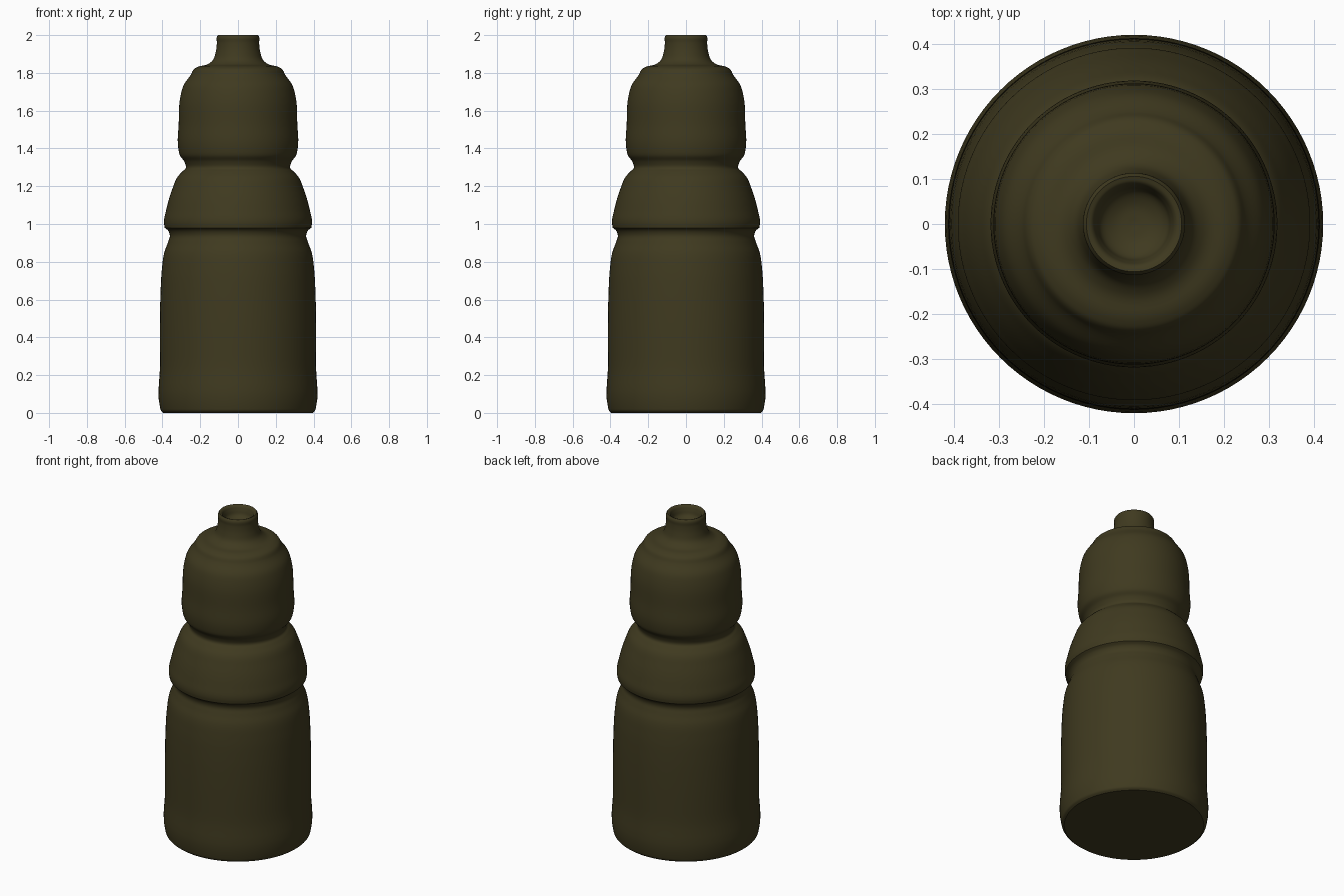
import bpy, bmesh, math
from mathutils import Vector

if "Cube" in bpy.data.objects:
    bpy.data.objects.remove(bpy.data.objects["Cube"])

SEGMENTS = 96

# Profile as smooth runs (radius, height); runs meet at crisp corners
base = [(0.0, 0.0), (0.395, 0.0)]
lower_body = [(0.395, 0.0), (0.408, 0.012), (0.413, 0.03), (0.413, 0.25), (0.413, 0.5),
              (0.41, 0.64), (0.403, 0.76), (0.39, 0.85), (0.37, 0.905),
              (0.361, 0.94), (0.37, 0.965), (0.388, 0.98)]
waist = [(0.388, 0.98), (0.392, 1.005), (0.38, 1.075), (0.346, 1.19), (0.32, 1.25), (0.292, 1.28)]
upper_body = [(0.292, 1.28), (0.277, 1.295), (0.284, 1.33), (0.307, 1.362), (0.316, 1.4),
              (0.314, 1.53), (0.304, 1.68), (0.288, 1.735), (0.25, 1.79), (0.233, 1.82),
              (0.213, 1.832), (0.16, 1.846), (0.133, 1.868), (0.118, 1.91),
              (0.112, 1.96), (0.112, 1.99), (0.106, 2.0)]
mouth = [(0.106, 2.0), (0.094, 1.995), (0.084, 1.975), (0.074, 1.945), (0.045, 1.925), (0.0, 1.918)]


def smooth_run(pts, steps=5):
    """Centripetal-style rounded path through the points of one run."""
    p = [Vector(q) for q in pts]
    if len(p) < 3:
        return p
    tang = []
    for i in range(len(p)):
        if i in (0, len(p) - 1):
            a, b = (p[0], p[1]) if i == 0 else (p[-2], p[-1])
            tang.append((b - a).normalized())
        else:
            d0, d1 = p[i] - p[i - 1], p[i + 1] - p[i]
            tang.append((d0 / d0.length_squared + d1 / d1.length_squared).normalized())
    out = []
    for i in range(len(p) - 1):
        length = (p[i + 1] - p[i]).length
        for k in range(steps):
            t = k / steps
            out.append(p[i] * (2 * t**3 - 3 * t**2 + 1) + tang[i] * length * (t**3 - 2 * t**2 + t)
                       + p[i + 1] * (3 * t**2 - 2 * t**3) + tang[i + 1] * length * (t**3 - t**2))
    out.append(p[-1])
    return out


def lathe(name, runs):
    path = []
    for run in runs:
        path += smooth_run(run)[1 if path else 0:]
    bm = bmesh.new()
    verts = [bm.verts.new((max(q.x, 0), 0, q.y)) for q in path]
    edges = [bm.edges.new(pair) for pair in zip(verts, verts[1:])]
    bmesh.ops.spin(bm, geom=verts + edges, cent=(0, 0, 0), axis=(0, 0, 1),
                   angle=math.tau, steps=SEGMENTS, use_merge=True)
    bmesh.ops.remove_doubles(bm, verts=bm.verts, dist=1e-5)
    bmesh.ops.recalc_face_normals(bm, faces=bm.faces)
    mesh = bpy.data.meshes.new(name)
    bm.to_mesh(mesh)
    bm.free()
    obj = bpy.data.objects.new(name, mesh)
    bpy.context.collection.objects.link(obj)
    bpy.context.view_layer.objects.active = obj
    obj.select_set(True)
    bpy.ops.object.shade_smooth_by_angle(angle=math.radians(35))
    return obj


# Bottle with waisted rings and a dished mouth
bottle = lathe("bottle", [base, lower_body, waist, upper_body, mouth])
olive = bpy.data.materials.new("dark_olive")
olive.diffuse_color = (0.05, 0.042, 0.014, 1)
olive.use_nodes = True
olive.node_tree.nodes["Principled BSDF"].inputs["Base Color"].default_value = olive.diffuse_color
bottle.data.materials.append(olive)
